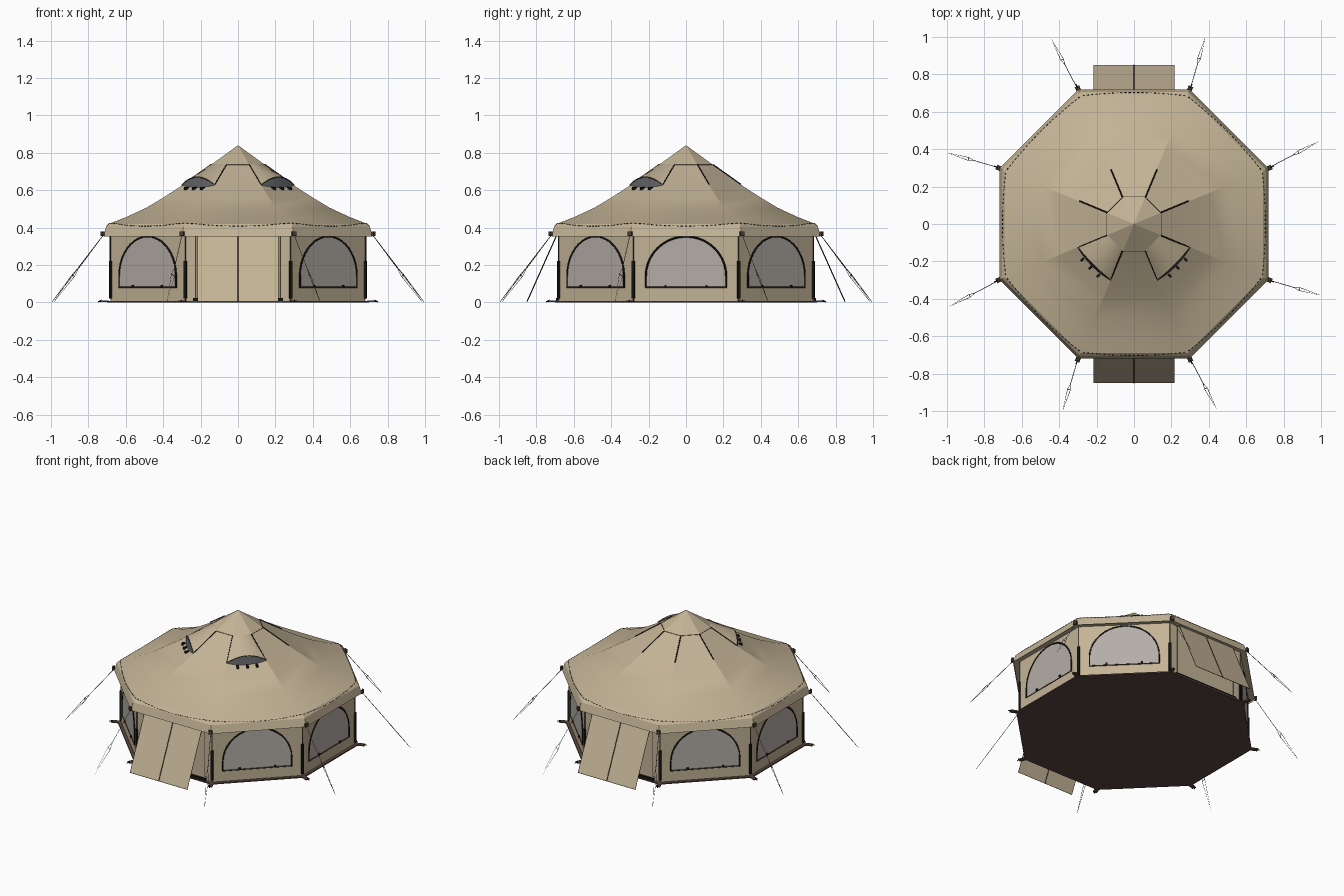
import bpy, math
from mathutils import Vector

if "Cube" in bpy.data.objects:
    bpy.data.objects.remove(bpy.data.objects["Cube"])

def material(name, rgb):
    m = bpy.data.materials.new(name)
    m.diffuse_color = (*rgb, 1)
    m.use_nodes = True
    m.node_tree.nodes["Principled BSDF"].inputs["Base Color"].default_value = m.diffuse_color
    return m

CANVAS = material("tan canvas", (0.55, 0.455, 0.305))
WINDOW = material("pale window mesh", (0.46, 0.42, 0.385))
VENT = material("grey vent mesh", (0.12, 0.125, 0.14))
BLACK = material("black trim", (0.008, 0.008, 0.008))
SEAM = material("dark seam", (0.06, 0.048, 0.03))
GROUND = material("brown groundsheet", (0.10, 0.062, 0.052))
ROPE = material("grey rope", (0.16, 0.15, 0.14))

T = math.tan(math.pi / 8)
C = math.cos(math.pi / 8)
WALL = 0.68
# roof profile: distance from axis to the middle of a side, height
ROOF = [(0.72, 0.353), (0.705, 0.405), (0.69, 0.42), (0.60, 0.455), (0.49, 0.506),
        (0.40, 0.56), (0.31, 0.618), (0.145, 0.735), (0.0, 0.84)]

def at(k, u, d, z):
    """Point on side k of the octagon: u along the side, d outward, z up."""
    a = k * math.pi / 4
    return Vector((d * math.cos(a) - u * math.sin(a), d * math.sin(a) + u * math.cos(a), z))

def roof_z(d):
    for (d0, z0), (d1, z1) in zip(ROOF, ROOF[1:]):
        if d1 <= d <= d0:
            return z0 + (z1 - z0) * (d0 - d) / (d0 - d1)
    return ROOF[0][1]

def mesh(name, verts, faces, mat, smooth=None):
    me = bpy.data.meshes.new(name)
    me.from_pydata([tuple(v) for v in verts], [], faces)
    me.materials.append(mat)
    ob = bpy.data.objects.new(name, me)
    bpy.context.collection.objects.link(ob)
    if smooth:
        bpy.ops.object.select_all(action='DESELECT')
        ob.select_set(True)
        bpy.context.view_layer.objects.active = ob
        bpy.ops.object.shade_smooth_by_angle(angle=math.radians(smooth))
    return ob

def tubes(name, paths, r, mat):
    """Thin square-section cords along a list of paths."""
    cu = bpy.data.curves.new(name, 'CURVE')
    cu.dimensions = '3D'
    cu.bevel_depth = r
    cu.bevel_resolution = 0
    cu.use_fill_caps = True
    for p in paths:
        s = cu.splines.new('POLY')
        s.points.add(len(p) - 1)
        for pt, v in zip(s.points, p):
            pt.co = (*v, 1)
    tmp = bpy.data.objects.new(name + "_path", cu)
    bpy.context.collection.objects.link(tmp)
    bpy.context.view_layer.update()
    me = bpy.data.meshes.new_from_object(tmp.evaluated_get(bpy.context.evaluated_depsgraph_get()))
    bpy.data.objects.remove(tmp)
    me.materials.clear()
    me.materials.append(mat)
    ob = bpy.data.objects.new(name, me)
    bpy.context.collection.objects.link(ob)

def boxes(name, items, mat):
    """Boxes given as side k, centre (u, d, z) and half sizes (u, d, z)."""
    V, F = [], []
    for k, c, h in items:
        b = len(V)
        V += [at(k, c[0] + i * h[0], c[1] + j * h[1], c[2] + l * h[2])
              for l in (-1, 1) for i, j in ((-1, -1), (-1, 1), (1, 1), (1, -1))]
        F += [[b + i for i in f] for f in ((0, 3, 2, 1), (4, 5, 6, 7), (0, 1, 5, 4),
                                          (1, 2, 6, 5), (2, 3, 7, 6), (3, 0, 4, 7))]
        F[-6:] = [f[::-1] for f in F[-6:]]
    mesh(name, V, F, mat)

def octagon_shell(name, profile, mat, smooth=None, caps=False):
    """Rings of eight corners joined upward through the profile."""
    V, F = [], []
    for d, z in profile:
        V += [at(k, d * T, d, z) for k in range(8)]
    for i in range(len(profile) - 1):
        for k in range(8):
            n = (k + 1) % 8
            F.append((i * 8 + k, i * 8 + n, i * 8 + 8 + n, i * 8 + 8 + k))
    if caps:
        F += [tuple(range(7, -1, -1)), tuple(range(len(V) - 8, len(V)))]
    ob = mesh(name, V, F, mat)
    if smooth:
        # weld the apex ring, then shade
        import bmesh
        bm = bmesh.new()
        bm.from_mesh(ob.data)
        bmesh.ops.remove_doubles(bm, verts=bm.verts, dist=1e-5)
        bm.to_mesh(ob.data)
        bm.free()
        bpy.context.view_layer.objects.active = ob
        ob.select_set(True)
        bpy.ops.object.shade_smooth_by_angle(angle=math.radians(smooth))
        ob.select_set(False)

# main canvas and floor
octagon_shell("groundsheet", [(0.70, 0.0), (0.70, 0.008)], GROUND, caps=True)
octagon_shell("walls", [(WALL, 0.006), (WALL, 0.415)], CANVAS)
octagon_shell("roof", ROOF, CANVAS, smooth=20)
octagon_shell("eave_underside", [(WALL, 0.362), (0.717, 0.362)], CANVAS)

# arched windows on every side except the two door sides (2 = back, 6 = front)
arch = [(0.215, 0.08)] + [(0.215 * math.cos(t * math.pi / 20), 0.14 + 0.212 * math.sin(t * math.pi / 20))
                          for t in range(21)] + [(-0.215, 0.08)]
frames, sills, buckles = [], [], []
V, F = [], []
for k in (0, 1, 3, 4, 5, 7):
    F.append(tuple(range(len(V), len(V) + len(arch))))
    V += [at(k, u, WALL + 0.003, z) for u, z in arch]
    frames.append([at(k, u, WALL + 0.003, z) for u, z in arch])
    sills.append([at(k, u, WALL + 0.003, 0.08) for u in (-0.218, 0.218)])
    buckles += [(k, (u, WALL + 0.006, 0.087), (0.006, 0.005, 0.007)) for u in (-0.11, 0.11)]
mesh("window_panels", V, F, WINDOW)
tubes("window_frames", frames, 0.005, BLACK)
tubes("window_sills", sills, 0.004, SEAM)
boxes("window_buckles", buckles, BLACK)

# doors: leaning panel, seams, threshold
V, F, seams, outline, steps = [], [], [], [], []
for k in (2, 6):
    b = len(V)
    V += [at(k, u, d, z) for u, d, z in ((-0.215, 0.85, 0.004), (0.215, 0.85, 0.004),
                                         (0.215, 0.69, 0.362), (-0.215, 0.69, 0.362))]
    F.append((b, b + 1, b + 2, b + 3))
    q = V[b:b + 4]
    seams.append([(q[0] + q[1]) / 2, (q[2] + q[3]) / 2])
    outline.append([q[3], q[0], q[1], q[2]])
    outline += [[at(k, s * 0.225, WALL + 0.002, z) for z in (0.015, 0.36)] for s in (-1, 1)]
    steps.append((k, (0, WALL + 0.008, 0.015), (0.24, 0.007, 0.008)))
mesh("door_panels", V, F, CANVAS)
tubes("door_centre_seams", seams, 0.003, SEAM)
tubes("door_outlines", outline, 0.0015, SEAM)
boxes("door_thresholds", steps, BLACK)

# corner straps, corner seams and ground pegs
R = WALL / C
corners = [k + 0.5 for k in range(8)]
boxes("corner_straps", [(k, (0, R + 0.001, 0.12), (0.008, 0.006, 0.10)) for k in corners], BLACK)
tubes("corner_seams", [[at(k, 0, R, z) for z in (0.01, 0.37)] for k in corners], 0.003, SEAM)
boxes("peg_tabs", [(k, (0, 0.775, 0.005), (0.013, 0.022, 0.004)) for k in corners], GROUND)
tubes("pegs", [[at(k, 0, 0.79, 0.012), at(k, 0, 0.81, 0.003)] for k in corners], 0.003, BLACK)
boxes("eave_tabs", [(k, (0, 0.784, 0.367), (0.012, 0.006, 0.012)) for k in corners], SEAM)

# guy ropes, each ending in a long tension loop
ropes, loops, toggles = [], [], []
for q in range(4):
    for start, end in (((0.72, 0.30), (0.985, 0.44)), ((0.30, 0.72), (0.38, 0.995))):
        turn = lambda p, z: at(q * 2, p[1], p[0], z)
        a, e = turn(start, 0.36), turn(end, 0.002)
        m = a.lerp(e, 0.5)
        side = (e - a).cross(Vector((0, 0, 1))).normalized() * 0.008
        lift = Vector((0, 0, 0.008))
        n = a.lerp(e, 0.6)
        ropes.append([a, m])
        loops.append([m, n + side + lift, e, n - side - lift, m])
        toggles.append([n + side + lift, n - side - lift])
tubes("guy_ropes", ropes, 0.0018, ROPE)
tubes("guy_rope_loops", loops, 0.0014, ROPE)
tubes("guy_rope_toggles", toggles, 0.002, ROPE)

# dashed stitching above the eave
stitches = []
for k in range(8):
    for i in range(-12, 13):
        pts = []
        for u in (i * 0.0225 - 0.006, i * 0.0225 + 0.006):
            d = 0.703 - 0.018 * (u / 0.28) ** 2
            pts.append(at(k, u, d, roof_z(d) + 0.001))
        stitches.append(pts)
tubes("eave_stitching", stitches, 0.002, SEAM)

# cap seam and vent seams on the diagonal roof sides
ring = [at(k, 0.145 * T, 0.145, 0.736) for k in range(8)]
tubes("cap_seam", [ring + ring[:1]], 0.002, SEAM)
tubes("vent_seams", [[at(k, s * (0.058 + 0.062 * t), 0.145 + 0.15 * t, roof_z(0.145 + 0.15 * t) + 0.002)
                      for t in (0, 0.5, 1)] for k in (1, 3, 5, 7) for s in (-1, 1)], 0.0035, BLACK)

# raised vent hoods with mesh fronts on the two front diagonals
HV, HF, MV, MF, lips, tabs = [], [], [], [], [], []
N = 12
for k in (5, 7):
    b = len(HV)
    lip = []
    for i in range(N + 1):
        s = -1 + 2 * i / N
        rise = 1 - s * s
        low = at(k, s * 0.124, 0.30 + 0.008 * rise, roof_z(0.30) + 0.003 + 0.042 * rise)
        HV += [at(k, s * 0.058, 0.142, roof_z(0.142) + 0.003), low]
        MV += [low, at(k, s * 0.124, 0.302 + 0.016 * rise, roof_z(0.302 + 0.016 * rise) + 0.002)]
        lip.append(low)
    quads = [(b + 2 * i, b + 2 * i + 1, b + 2 * i + 3, b + 2 * i + 2) for i in range(N)]
    HF += quads
    MF += quads
    lips.append(lip)
    tabs += [(k, (u, 0.33, roof_z(0.33) + 0.004), (0.007, 0.012, 0.008)) for u in (-0.06, 0, 0.06)]
mesh("vent_hoods", HV, HF, CANVAS, smooth=30)
mesh("vent_screens", MV, MF, VENT, smooth=30)
tubes("vent_lips", lips, 0.003, SEAM)
boxes("vent_tabs", tabs, BLACK)
